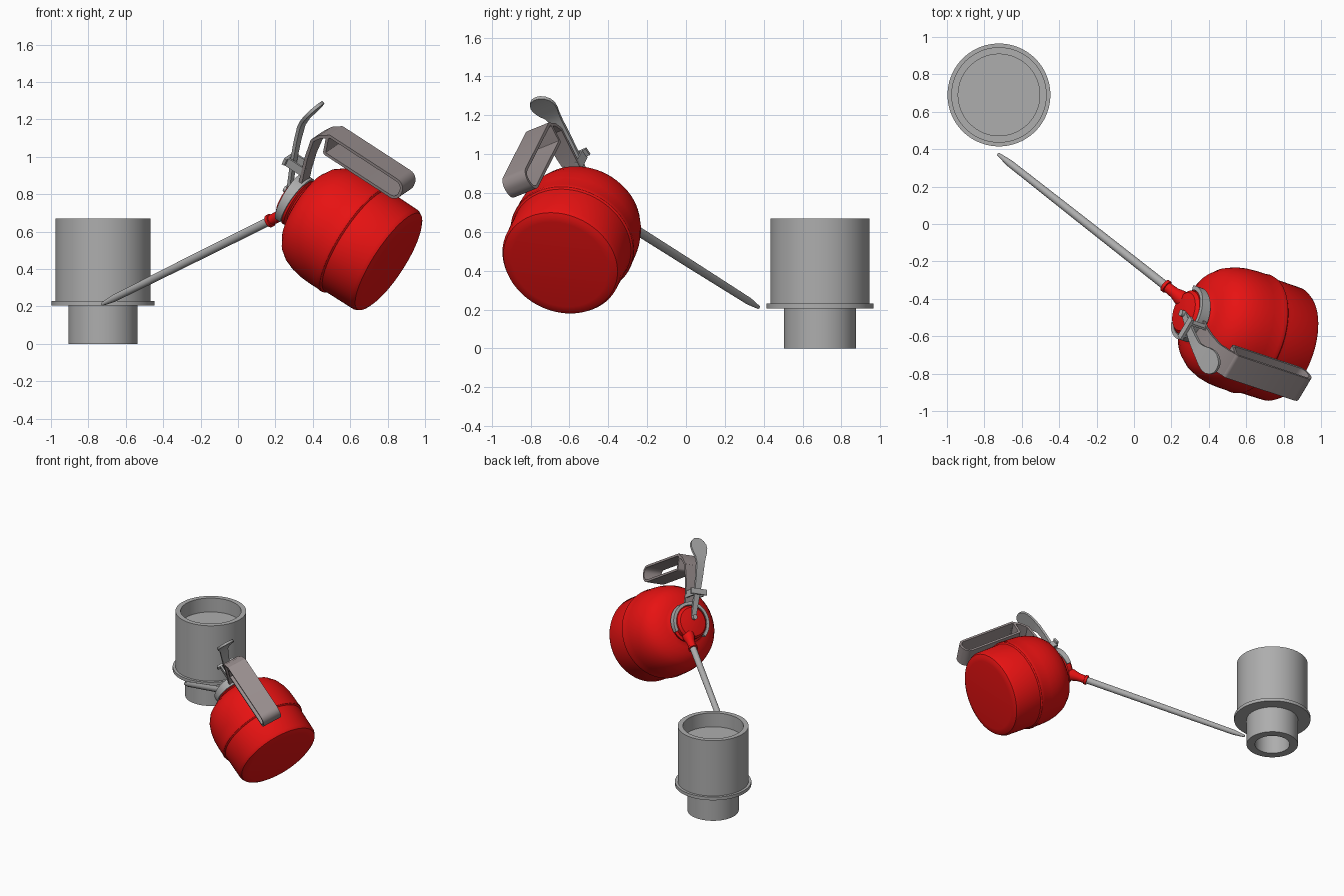
import bpy, bmesh, math
from mathutils import Vector, Matrix

if "Cube" in bpy.data.objects:
    bpy.data.objects.remove(bpy.data.objects["Cube"])


def material(name, rgb):
    m = bpy.data.materials.new(name)
    m.diffuse_color = (*rgb, 1)
    m.use_nodes = True
    m.node_tree.nodes["Principled BSDF"].inputs["Base Color"].default_value = m.diffuse_color
    return m


RED = material("red_paint", (0.80, 0.006, 0.006))
GREY = material("grey_metal", (0.42, 0.42, 0.42))
BROWN = material("warm_grey_handle", (0.31, 0.265, 0.265))

# Can frame: local x = sideways, y = toward the handle, z = can axis
D = Vector((-0.808, 0.267, 0.525)).normalized()
W = Vector((-0.48, -0.81, -0.33))
W = (W - D * W.dot(D)).normalized()
U = D.cross(W)
CAN = Matrix((W, U, D)).transposed().to_4x4()
CAN.translation = Vector((0.817, -0.65, 0.432))


def finish(name, bm, mat, matrix, angle=32):
    bmesh.ops.remove_doubles(bm, verts=bm.verts, dist=1e-5)
    bmesh.ops.recalc_face_normals(bm, faces=bm.faces)
    me = bpy.data.meshes.new(name)
    bm.to_mesh(me)
    bm.free()
    me.transform(matrix)
    me.materials.append(mat)
    ob = bpy.data.objects.new(name, me)
    bpy.context.collection.objects.link(ob)
    bpy.ops.object.select_all(action='DESELECT')
    ob.select_set(True)
    bpy.context.view_layer.objects.active = ob
    bpy.ops.object.shade_smooth_by_angle(angle=math.radians(angle))
    return ob


def lathe(name, profile, mat, matrix, n=64):
    """Spin (radius, height) points about local z."""
    bm = bmesh.new()
    vs = [bm.verts.new((r, 0, z)) for r, z in profile]
    es = [bm.edges.new(p) for p in zip(vs, vs[1:])]
    bmesh.ops.spin(bm, geom=vs + es, axis=(0, 0, 1), cent=(0, 0, 0),
                   angle=math.tau, steps=n, use_merge=False)
    return finish(name, bm, mat, matrix)


def bridge(bm, sections, closed):
    rings = [[bm.verts.new(p) for p in sec] for sec in sections]
    pairs = list(zip(rings, rings[1:]))
    if closed:
        pairs.append((rings[-1], rings[0]))
    else:
        bm.faces.new(rings[0])
        bm.faces.new(rings[-1])
    for a, b in pairs:
        for i in range(4):
            j = (i + 1) % 4
            bm.faces.new((a[i], a[j], b[j], b[i]))


def ribbon(name, path, thick, mat, closed=False):
    """Bent strip; path points are (axis height, outward distance, half width)."""
    bm, secs, n = bmesh.new(), [], len(path)
    for i, (s, u, hw) in enumerate(path):
        a = path[(i - 1) % n] if closed else path[max(i - 1, 0)]
        b = path[(i + 1) % n] if closed else path[min(i + 1, n - 1)]
        t = Vector((b[1] - a[1], b[0] - a[0])).normalized()
        nu, ns = -t.y * thick / 2, t.x * thick / 2
        secs.append([(-hw, u + nu, s + ns), (hw, u + nu, s + ns),
                     (hw, u - nu, s - ns), (-hw, u - nu, s - ns)])
    bridge(bm, secs, closed)
    return finish(name, bm, mat, CAN)


# Bearing cup standing on the ground
lathe("cup", [(0, 0.15), (0.125, 0.15), (0.125, 0), (0.185, 0), (0.185, 0.205),
              (0.275, 0.205), (0.275, 0.23), (0.255, 0.23), (0.255, 0.67),
              (0.218, 0.67), (0.218, 0.56), (0, 0.56)],
      GREY, Matrix.Translation((-0.722, 0.69, 0)), 96)

# Oil can body with bead, shoulder and neck
lathe("can_body", [(0, 0), (0.257, 0), (0.285, 0.004), (0.305, 0.014), (0.316, 0.035),
                   (0.318, 0.20), (0.319, 0.222), (0.328, 0.23), (0.331, 0.242),
                   (0.328, 0.255), (0.328, 0.32), (0.325, 0.375), (0.315, 0.43),
                   (0.295, 0.485), (0.263, 0.53), (0.215, 0.563), (0.165, 0.58),
                   (0.138, 0.586), (0.126, 0.597), (0.138, 0.606), (0.14, 0.622),
                   (0.123, 0.632), (0.121, 0.665), (0.105, 0.682), (0.05, 0.692), (0, 0.694)],
      RED, CAN)

# Spout leaving the neck on the side away from the handle
start, tip = CAN @ Vector((-0.022, -0.02, 0.602)), Vector((-0.73, 0.376, 0.21))
vec = tip - start
L = vec.length
SPOUT = Matrix.Translation(start) @ vec.to_track_quat('Z', 'Y').to_matrix().to_4x4()
lathe("spout_socket", [(0, 0), (0.046, 0), (0.042, 0.12), (0.03, 0.16), (0.028, 0.212),
                       (0.035, 0.214), (0.035, 0.232), (0, 0.232)], RED, SPOUT, 32)
lathe("spout_tube", [(0, 0.2), (0.024, 0.2), (0.022, L * 0.6), (0.019, L - 0.09),
                     (0.009, L - 0.005), (0, L)], GREY, SPOUT, 32)

# Grip: closed rounded loop
s0, s1, u0, u1, r = 0.085, 0.585, 0.40, 0.508, 0.045
loop = []
for cs, cu, a0, rad in ((s1 - 0.012, u1 - 0.012, 0, 0.012), (s0 + r, u1 - r, 90, r),
                        (s0 + r, u0 + r, 180, r), (s1 - 0.03, u0 + 0.012, 270, 0.012)):
    for k in range(7):
        a = math.radians(a0 + 15 * k)
        loop.append((cs + rad * math.cos(a), cu + rad * math.sin(a), 0.072))
ribbon("grip_loop", loop, 0.016, BROWN, closed=True)

# Arm joining the grip to the neck
ribbon("grip_arm", [(0.575, 0.505, 0.072), (0.625, 0.47, 0.07), (0.658, 0.42, 0.065),
                    (0.655, 0.30, 0.052), (0.642, 0.20, 0.045), (0.63, 0.135, 0.045)],
       0.018, BROWN)

# Fork clasping the neck
bm = bmesh.new()
secs = []
for k in range(33):
    f = k / 16 - 1
    a = math.radians(90 + 125 * f)
    c, s, h = math.cos(a), math.sin(a), 0.032 - 0.014 * abs(f)
    secs.append([(0.127 * c, 0.127 * s, 0.64 - h), (0.15 * c, 0.15 * s, 0.64 - h),
                 (0.15 * c, 0.15 * s, 0.64 + h), (0.127 * c, 0.127 * s, 0.64 + h)])
bridge(bm, secs, False)
finish("neck_fork", bm, GREY, CAN)

# Thumb lever with spoon end
ribbon("thumb_lever", [(0.685, 0.03, 0.018), (0.705, 0.11, 0.02), (0.735, 0.23, 0.024),
                       (0.755, 0.33, 0.028), (0.768, 0.42, 0.032), (0.763, 0.465, 0.043),
                       (0.752, 0.50, 0.058), (0.741, 0.535, 0.066), (0.731, 0.565, 0.063),
                       (0.722, 0.59, 0.048), (0.716, 0.605, 0.028), (0.714, 0.61, 0.008)],
       0.018, GREY)


# Lever pivot: two ears and a cross plate
def box(name, size, pos):
    b = bmesh.new()
    bmesh.ops.create_cube(b, size=1, matrix=Matrix.Translation(pos) @ Matrix.Diagonal((*size, 1)))
    finish(name, b, GREY, CAN)


for side in (-1, 1):
    box("pivot_ear", (0.012, 0.05, 0.12), (side * 0.038, 0.205, 0.695))
box("pivot_plate", (0.13, 0.04, 0.016), (0, 0.21, 0.755))
# Plunger under the lever
lathe("plunger", [(0, 0.68), (0.018, 0.68), (0.018, 0.715), (0, 0.715)], GREY,
      CAN @ Matrix.Translation((0, 0.03, 0)), 24)
